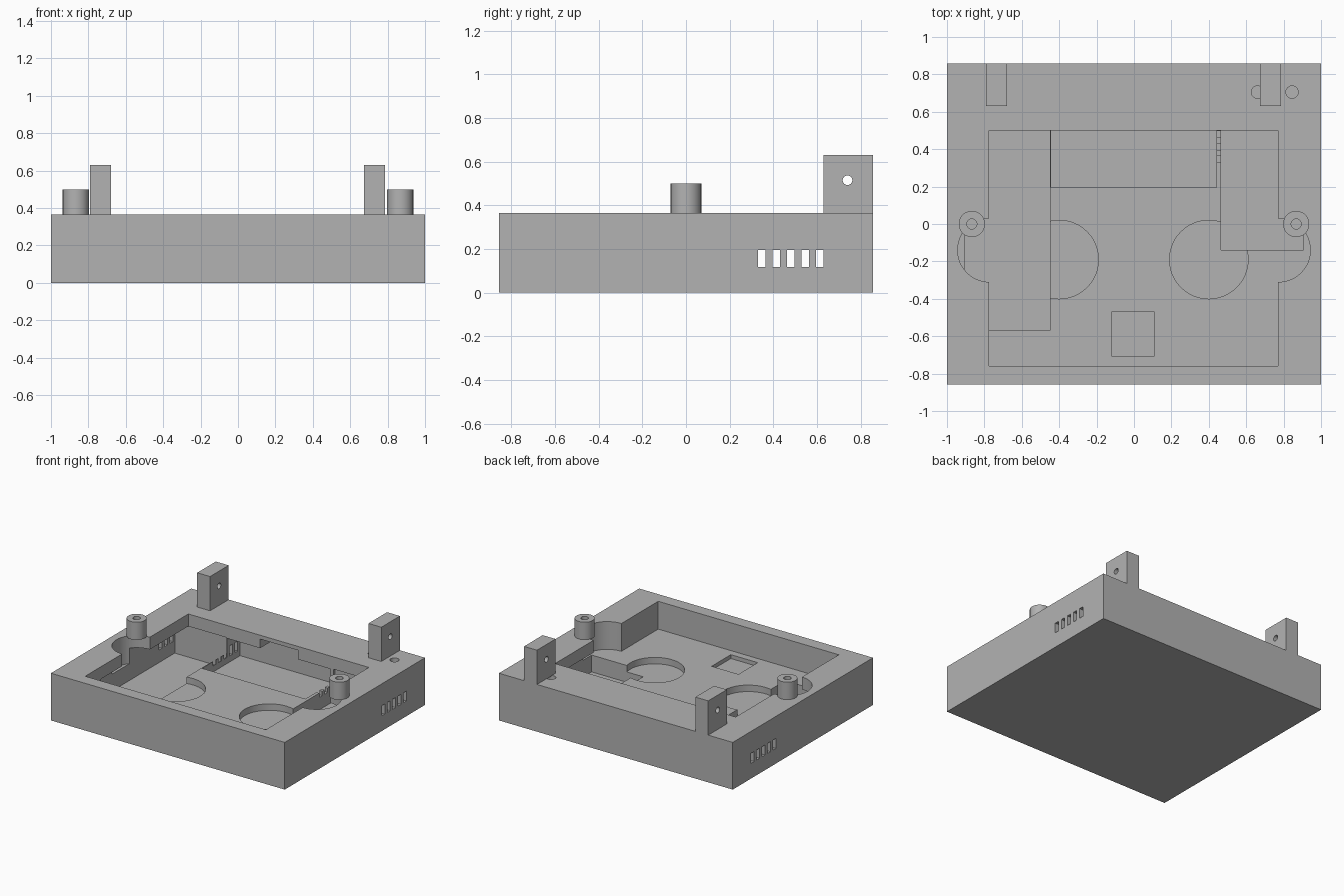
import bpy
from math import pi

old = bpy.data.objects.get("Cube")
if old:
    bpy.data.objects.remove(old, do_unlink=True)

# Single plain grey plastic
GREY = (0.45, 0.45, 0.45, 1)
plastic = bpy.data.materials.new("grey_plastic")
plastic.use_nodes = True
plastic.diffuse_color = GREY
plastic.node_tree.nodes["Principled BSDF"].inputs["Base Color"].default_value = GREY


def box(name, x, y, z):
    """Box from (min, max) ranges."""
    bpy.ops.mesh.primitive_cube_add(size=1)
    ob = bpy.context.object
    ob.name = name
    for v in ob.data.vertices:
        v.co = [lo + (c + 0.5) * (hi - lo) for c, (lo, hi) in zip(v.co, (x, y, z))]
    ob.data.materials.append(plastic)
    return ob


def cylinder(name, x, y, z, r):
    """Upright cylinder over the z range."""
    bpy.ops.mesh.primitive_cylinder_add(
        vertices=48, radius=r, depth=z[1] - z[0], location=(x, y, sum(z) / 2))
    ob = bpy.context.object
    ob.name = name
    ob.data.materials.append(plastic)
    return ob


def cut(target, cutter):
    """Subtract the cutter, then discard it."""
    cutter.hide_render = True
    mod = target.modifiers.new("cut", 'BOOLEAN')
    mod.operation, mod.solver, mod.object = 'DIFFERENCE', 'EXACT', cutter
    bpy.ops.object.select_all(action='DESELECT')
    bpy.context.view_layer.objects.active = target
    target.select_set(True)
    bpy.ops.object.modifier_apply(modifier=mod.name)
    bpy.data.objects.remove(cutter, do_unlink=True)


def smooth(ob):
    bpy.ops.object.select_all(action='DESELECT')
    bpy.context.view_layer.objects.active = ob
    ob.select_set(True)
    bpy.ops.object.shade_smooth_by_angle(angle=pi / 6)


TOP, FLOOR, LIP, OPEN = 0.365, 0.15, 0.27, 0.5

# Tray body with its open main recess
body = box("tray_body", (-1, 1), (-0.857, 0.857), (0, TOP))
cut(body, box("main_recess", (-0.775, 0.77), (-0.76, 0.5), (FLOOR, OPEN)))

# Rounded side bays and round floor wells
for s in (-1, 1):
    cut(body, cylinder("side_bay", s * 0.773, -0.14, (FLOOR, OPEN), 0.17))
    cut(body, cylinder("round_well", s * 0.4, -0.19, (0.1, 0.2), 0.21))
cut(body, box("square_well", (-0.12, 0.11), (-0.705, -0.47), (0.12, 0.2)))

# Deep compartments that run under the rim
cut(body, box("left_bay", (-0.905, -0.45), (-0.57, 0.52), (0.02, LIP)))
cut(body, box("right_bay", (0.465, 0.905), (-0.14, 0.52), (0.02, LIP)))
cut(body, box("rear_bay", (-0.444, 0.44), (0.195, 0.66), (0.07, LIP - 0.005)))
cut(body, box("rear_arch", (-0.16, 0.165), (0.45, 0.659), (0.2, 0.335)))

# Ventilation slots through both sides
for i in range(5):
    y = 0.347 + i * 0.0665
    cut(body, box("vent_slot", (-1.1, 1.1), (y - 0.018, y + 0.018), (0.117, 0.195)))

# Small holes in the rim
for x in (0.66, 0.845):
    cut(body, cylinder("rim_hole", x, 0.705, (0.26, OPEN), 0.033))
smooth(body)

# Hinge brackets with pin holes
for name, x in (("right_bracket", (-0.79, -0.68)), ("left_bracket", (0.675, 0.785))):
    bracket = box(name, x, (0.63, 0.857), (TOP - 0.003, 0.63))
    pin = cylinder("pin_hole", 0, 0, (-1, 1), 0.022)
    pin.rotation_euler.y = pi / 2
    pin.location = (0, 0.74, 0.515)
    cut(bracket, pin)
    smooth(bracket)

# Screw posts beside the side bays
for name, s in (("right_post", -1), ("left_post", 1)):
    post = cylinder(name, s * 0.867, 0, (TOP - 0.002, 0.5), 0.07)
    cut(post, cylinder("screw_hole", s * 0.867, 0, (TOP + 0.01, 0.6), 0.027))
    smooth(post)
